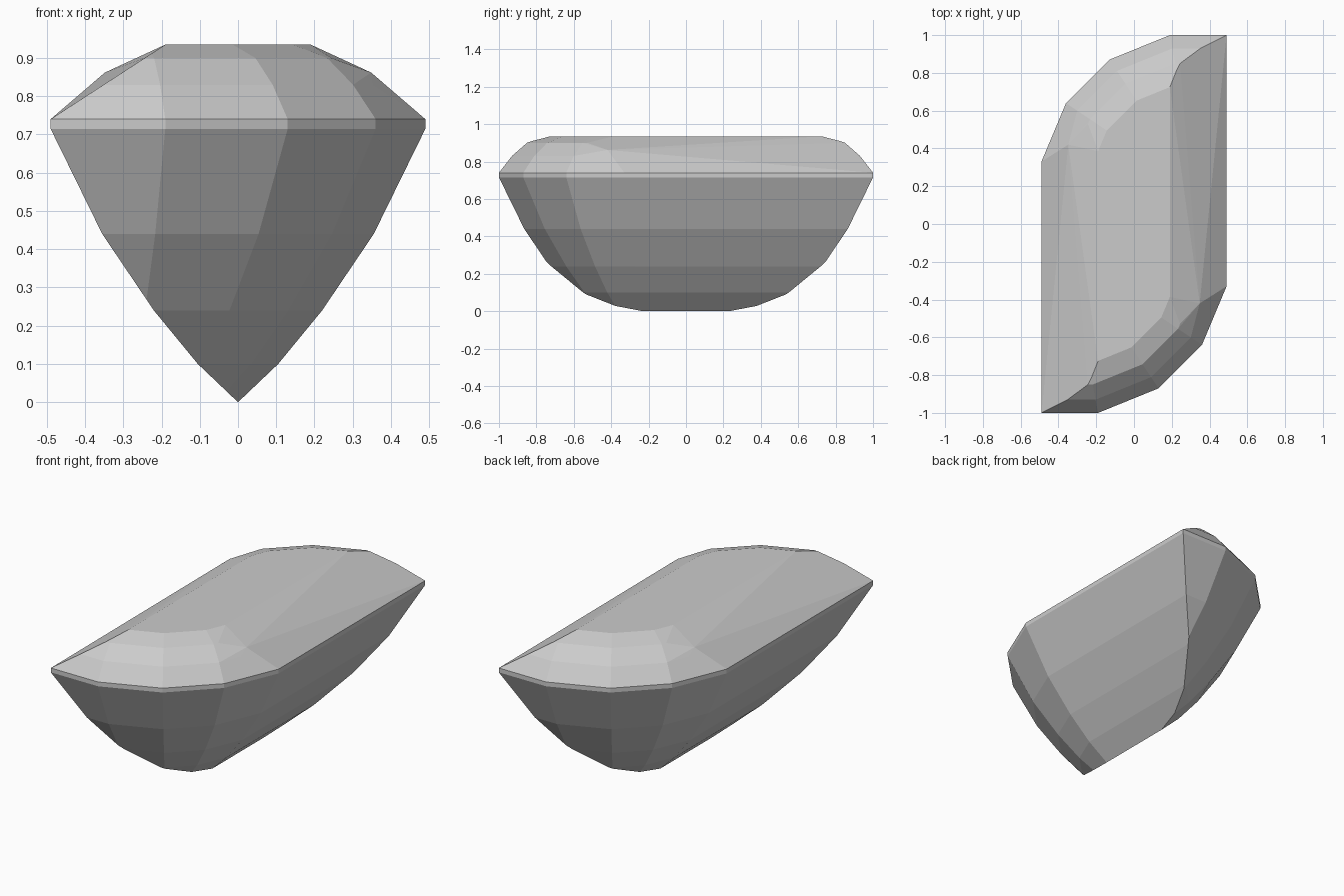
import bpy
import bmesh
from mathutils import Vector

cube = bpy.data.objects.get("Cube")
if cube:
    bpy.data.objects.remove(cube, do_unlink=True)

# Half of the girdle outline; the other half is the same turned by 180 degrees
half = [(-.49, -1), (-.19, -1), (.13, -.87), (.36, -.64), (.49, -.33)]
outline = [Vector((x, y, 0)) for x, y in half] + [Vector((-x, -y, 0)) for x, y in half]

# Facet profiles: (inset from the girdle, height)
PAVILION = [(0, .715), (.135, .44), (.27, .24), (.385, .1), (.49, 0)]
END_CROWN = [(0, .74), (.07, .83), (.15, .9), (.255, .935)]
SIDE_CROWN = [(0, .74), (.3, .935)]
TABLE = .935

bm = bmesh.new()
bmesh.ops.create_cube(bm, size=4)


def cut(point, normal):
    """Grind away everything on the outer side of a plane and close the face."""
    geom = bm.verts[:] + bm.edges[:] + bm.faces[:]
    bmesh.ops.bisect_plane(bm, geom=geom, dist=1e-5, plane_co=point,
                           plane_no=normal, clear_outer=True)
    rim = [e for e in bm.edges if e.is_boundary]
    if rim:
        bmesh.ops.contextual_create(bm, geom=rim)


def grind(start, inward, profile, up):
    """Cut one facet for each straight step of a profile."""
    for (d0, z0), (d1, z1) in zip(profile, profile[1:]):
        point = start + inward * d0 + Vector((0, 0, z0))
        normal = inward * -abs(z1 - z0) + Vector((0, 0, up * (d1 - d0)))
        cut(point, normal.normalized())


# Table, girdle, crown and pavilion facets
cut(Vector((0, 0, TABLE)), Vector((0, 0, 1)))
for i, start in enumerate(outline):
    along = (outline[(i + 1) % len(outline)] - start).normalized()
    inward = Vector((-along.y, along.x, 0))
    cut(start, -inward)
    long_side = i % 5 == 4
    grind(start, inward, SIDE_CROWN if long_side else END_CROWN, 1)
    grind(start, inward, PAVILION, -1)

# Slight swell of the long crown facets near their short corners
bmesh.ops.remove_doubles(bm, verts=bm.verts[:], dist=1e-3)
bmesh.ops.delete(bm, geom=bm.edges[:] + bm.faces[:], context='EDGES_FACES')
for s in (1, -1):
    bm.verts.new((.348 * s, -.42 * s, .862))
hull = bmesh.ops.convex_hull(bm, input=bm.verts[:])
spare = [v for v in bm.verts if not v.link_faces]
bmesh.ops.delete(bm, geom=spare, context='VERTS')
bmesh.ops.dissolve_limit(bm, angle_limit=.01, verts=bm.verts[:], edges=bm.edges[:])
bmesh.ops.recalc_face_normals(bm, faces=bm.faces[:])

mesh = bpy.data.meshes.new("cut_gem")
bm.to_mesh(mesh)
bm.free()
gem = bpy.data.objects.new("cut_gem", mesh)
bpy.context.collection.objects.link(gem)

# Plain grey
grey = bpy.data.materials.new("light_grey")
grey.use_nodes = True
color = (.6, .6, .6, 1)
grey.diffuse_color = color
grey.node_tree.nodes["Principled BSDF"].inputs["Base Color"].default_value = color
mesh.materials.append(grey)
